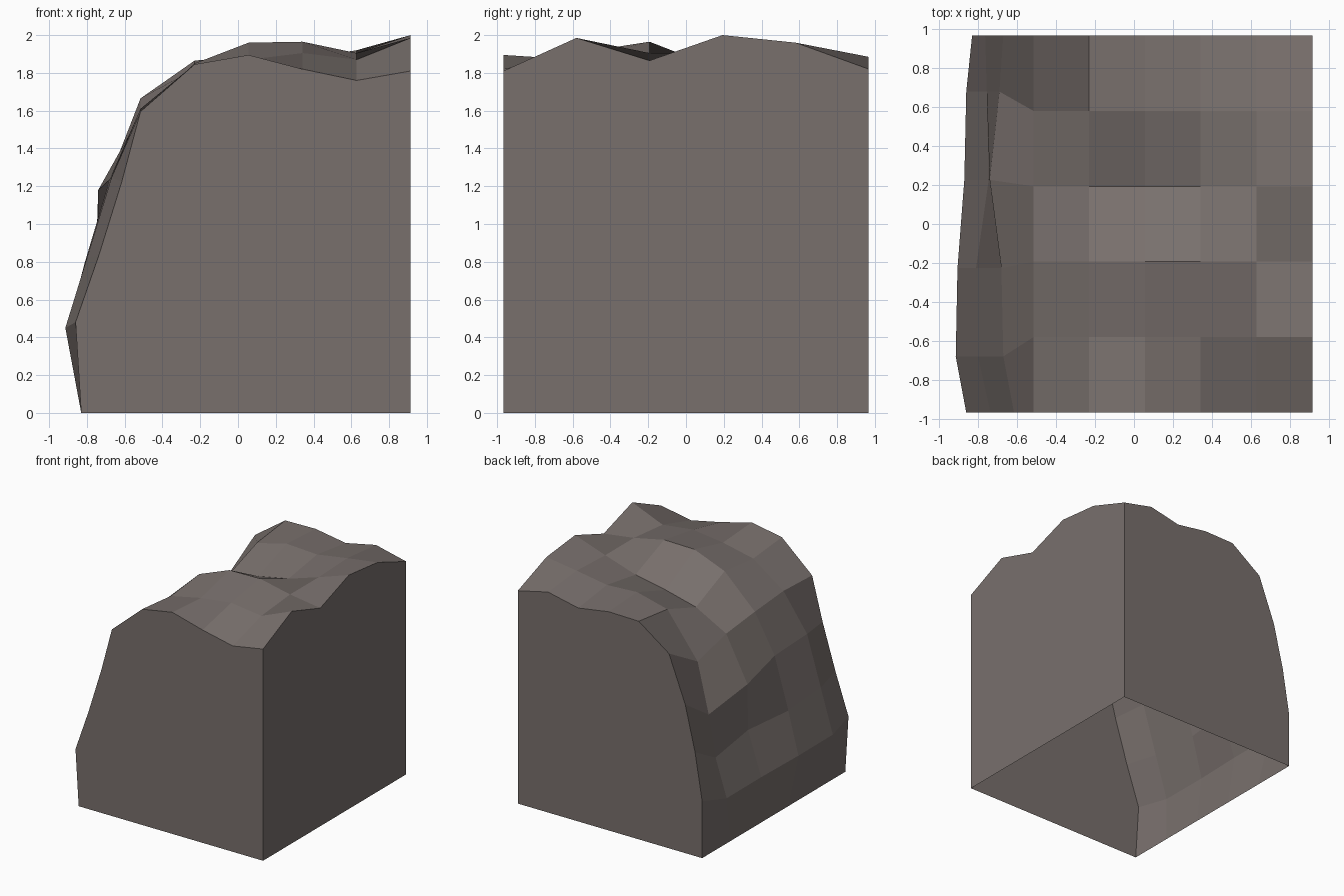
import bpy
import bmesh

# Remove the default object only
default_cube = bpy.data.objects.get("Cube")
if default_cube:
    bpy.data.objects.remove(default_cube, do_unlink=True)

# Rock material
rock = bpy.data.materials.new("grey_brown_rock")
rock.use_nodes = True
rock_colour = (0.19, 0.162, 0.152, 1.0)
rock.diffuse_color = rock_colour
shader = next(n for n in rock.node_tree.nodes if n.type == "BSDF_PRINCIPLED")
shader.inputs["Base Color"].default_value = rock_colour
shader.inputs["Roughness"].default_value = 0.9

HALF_WIDTH, HALF_DEPTH = 0.914, 0.967
FOOT_X = -0.83
COLUMN_STEP = 0.286
SIDE_SPREAD = 1.17

# Top heights of each row, front to back, running from the straight wall to the brow
crest_rows = [
    (1.81, 1.76, 1.82, 1.895, 1.845, 1.595),
    (1.985, 1.87, 1.905, 1.87, 1.81, 1.61),
    (1.865, 1.905, 1.965, 1.96, 1.85, 1.58),
    (2.0, 1.905, 1.815, 1.76, 1.69, 1.54),
    (1.96, 1.92, 1.875, 1.89, 1.82, 1.45),
    (1.82, 1.885, 1.825, 1.87, 1.865, 1.665),
]

# Points (x, z) stepping down the weathered side of each row
cliff_rows = [
    ((-0.615, 1.225), (-0.736, 0.836), (-0.86, 0.48)),
    ((-0.67, 1.245), (-0.8, 0.82), (-0.914, 0.45)),
    ((-0.68, 1.235), (-0.81, 0.8), (-0.905, 0.44)),
    ((-0.74, 1.18), (-0.745, 0.79), (-0.87, 0.42)),
    ((-0.69, 1.08), (-0.755, 0.73), (-0.86, 0.41)),
    ((-0.67, 1.27), (-0.763, 0.887), (-0.83, 0.486)),
]


def row_points(index):
    """Profile of one row, from the straight wall over the crest to the foot."""
    last = len(crest_rows) - 1
    y = HALF_DEPTH * (2 * index / last - 1)
    is_end = index in (0, last)
    side_y = y if is_end else y * SIDE_SPREAD
    points = [(HALF_WIDTH - COLUMN_STEP * column, y, z)
              for column, z in enumerate(crest_rows[index])]
    points += [(x, side_y, z) for x, z in cliff_rows[index]]
    points.append((FOOT_X, y, 0))
    return points


def build_cliff_block():
    bm = bmesh.new()
    grid = [[bm.verts.new(point) for point in row_points(index)]
            for index in range(len(crest_rows))]

    # Faceted crest and weathered side
    for near, far in zip(grid, grid[1:]):
        for a, b, c, d in zip(near, near[1:], far[1:], far):
            bm.faces.new((a, d, c, b))

    # Flat front, back and straight side walls; the underside stays open
    front_corner = bm.verts.new((HALF_WIDTH, -HALF_DEPTH, 0))
    back_corner = bm.verts.new((HALF_WIDTH, HALF_DEPTH, 0))
    bm.faces.new([front_corner] + grid[0])
    bm.faces.new([back_corner] + grid[-1][::-1])
    wall_top = [row[0] for row in grid]
    bm.faces.new([front_corner, back_corner] + wall_top[::-1])

    bmesh.ops.recalc_face_normals(bm, faces=bm.faces)
    # Make sure the straight wall faces outward
    bm.faces.ensure_lookup_table()
    if bm.faces[-1].normal.x < 0:
        bmesh.ops.reverse_faces(bm, faces=bm.faces)

    mesh = bpy.data.meshes.new("cliff_block")
    bm.to_mesh(mesh)
    bm.free()
    mesh.materials.append(rock)
    block = bpy.data.objects.new("cliff_block", mesh)
    bpy.context.collection.objects.link(block)
    return block


build_cliff_block()
